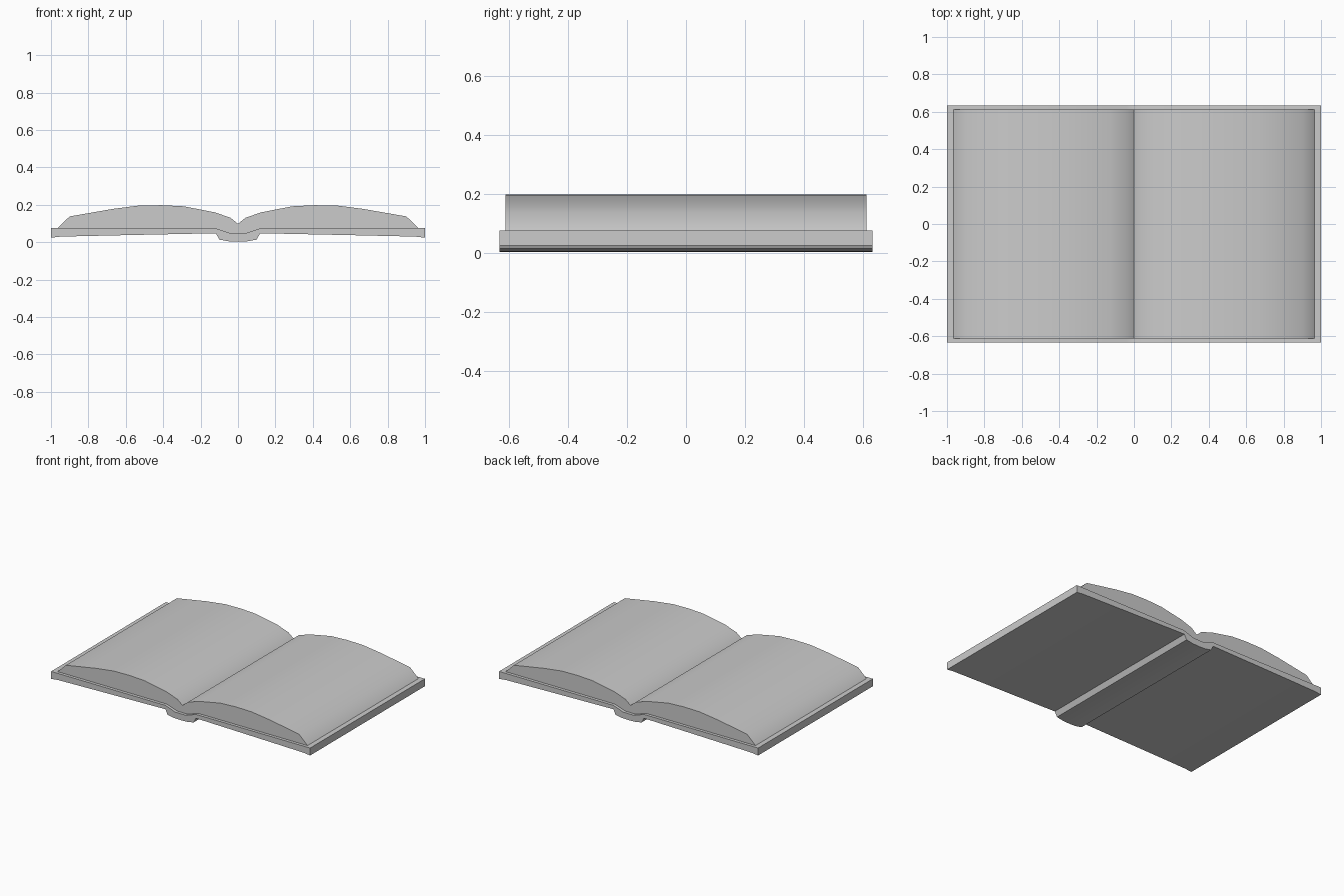
import bpy, bmesh, math

if "Cube" in bpy.data.objects:
    bpy.data.objects.remove(bpy.data.objects["Cube"])


def mirrored(half):
    """Half profile from x = 0 outwards -> full left-to-right profile."""
    return [(-x, z) for x, z in reversed(half) if x > 0] + half


def extrude_profile(name, top, bottom, half_depth, angle):
    outline = mirrored(top) + mirrored(bottom)[::-1]
    bm = bmesh.new()
    face = bm.faces.new([bm.verts.new((x, -half_depth, z)) for x, z in outline])
    ext = bmesh.ops.extrude_face_region(bm, geom=[face])
    verts = [g for g in ext["geom"] if isinstance(g, bmesh.types.BMVert)]
    bmesh.ops.translate(bm, verts=verts, vec=(0, 2 * half_depth, 0))
    bmesh.ops.recalc_face_normals(bm, faces=bm.faces)
    mesh = bpy.data.meshes.new(name)
    bm.to_mesh(mesh)
    bm.free()
    obj = bpy.data.objects.new(name, mesh)
    bpy.context.collection.objects.link(obj)
    bpy.ops.object.select_all(action='DESELECT')
    obj.select_set(True)
    bpy.context.view_layer.objects.active = obj
    bpy.ops.object.shade_smooth_by_angle(angle=math.radians(angle))
    return obj


# Inside of the cover: flat boards dipping into the spine gutter
gutter = [(0, 0.048), (0.04, 0.048), (0.12, 0.075)]

# Cover: two boards joined by the rounded spine underneath
cover_top = gutter + [(1.0, 0.076)]
cover_bottom = [(0, 0.003), (0.05, 0.005), (0.10, 0.014), (0.118, 0.048),
                (0.60, 0.038), (0.95, 0.030), (1.0, 0.024)]
extrude_profile("cover", cover_top, cover_bottom, 0.633, 30)

# Pages: two arched stacks meeting in a V at the fold
pages_top = [(0, 0.098), (0.04, 0.131), (0.125, 0.160), (0.29, 0.192),
             (0.41, 0.198), (0.53, 0.196), (0.67, 0.178), (0.90, 0.138)]
pages_bottom = gutter + [(0.966, 0.075)]
extrude_profile("pages", pages_top, pages_bottom, 0.612, 40)
